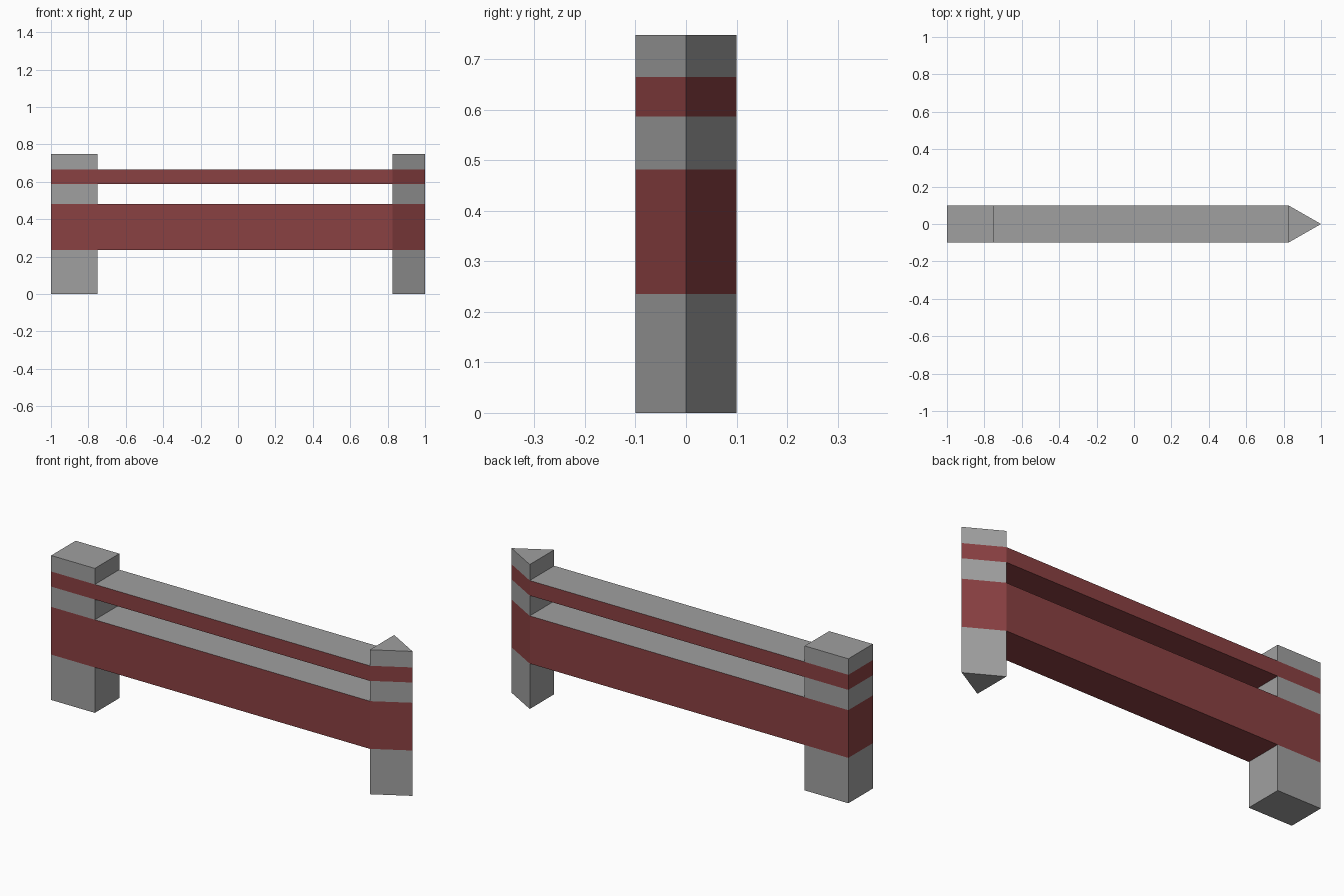
import bpy, bmesh

if "Cube" in bpy.data.objects:
    bpy.data.objects.remove(bpy.data.objects["Cube"])

def material(name, col):
    m = bpy.data.materials.new(name)
    m.diffuse_color = (*col, 1)
    m.use_nodes = True
    m.node_tree.nodes["Principled BSDF"].inputs["Base Color"].default_value = m.diffuse_color
    return m

GREY = material("concrete grey", (0.352, 0.352, 0.352))
RED = material("dark red", (0.254, 0.052, 0.054))

HEIGHT, HALF = 0.748, 0.1
LEFT, RIGHT = -0.75, 0.825            # inner faces of the posts
BANDS = [(0.235, 0.482), (0.587, 0.665)]

def prism(name, outline, levels, rule):
    """Stack an outline (counter-clockwise) through z levels; rule(normal, centre) gives the colour."""
    bm = bmesh.new()
    rings = [[bm.verts.new((x, y, z)) for x, y in outline] for z in levels]
    n = len(outline)
    for a, b in zip(rings, rings[1:]):
        for i in range(n):
            j = (i + 1) % n
            bm.faces.new((a[i], a[j], b[j], b[i]))
    bm.faces.new(rings[0][::-1])
    bm.faces.new(rings[-1])
    bm.normal_update()
    for f in bm.faces:
        f.material_index = int(rule(f.normal, f.calc_center_median()))
    me = bpy.data.meshes.new(name)
    bm.to_mesh(me)
    bm.free()
    me.materials.append(GREY)
    me.materials.append(RED)
    ob = bpy.data.objects.new(name, me)
    bpy.context.collection.objects.link(ob)
    return ob

def box(x0, x1):
    return [(x0, -HALF), (x1, -HALF), (x1, HALF), (x0, HALF)]

# Posts: red stripes on the side faces at rail height
levels = [0] + [z for band in BANDS for z in band] + [HEIGHT]
def striped(normal, c):
    return abs(normal.z) < 0.5 and any(lo < c.z < hi for lo, hi in BANDS)

prism("square_post", box(-1, LEFT), levels, striped)
prism("pointed_post", [(RIGHT, -HALF), (1, 0), (RIGHT, HALF)], levels, striped)

# Rails: red with a grey top
for name, band in zip(("lower_rail", "upper_rail"), BANDS):
    prism(name, box(LEFT, RIGHT), band, lambda normal, c: normal.z < 0.5)
